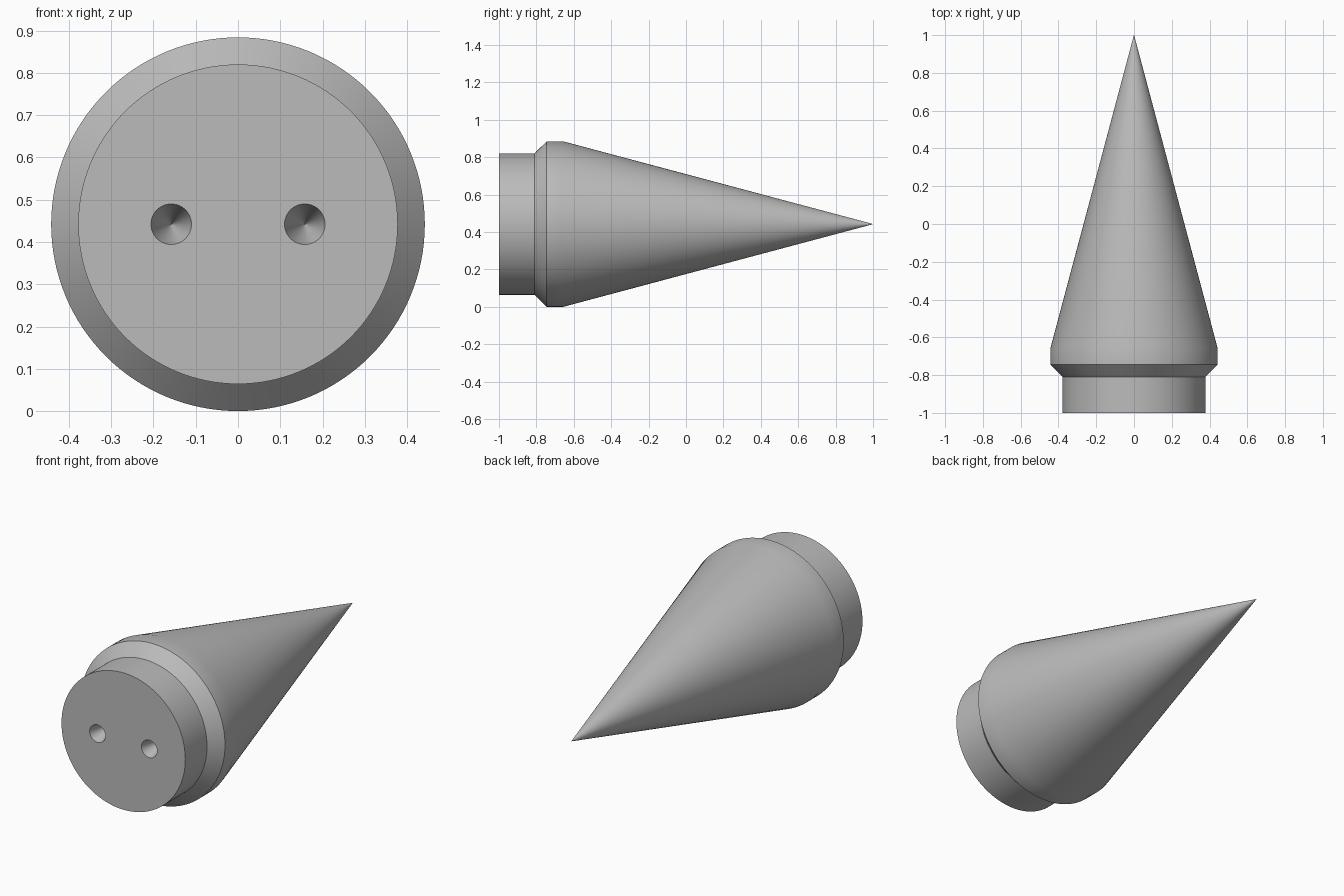
import bpy, bmesh, math
from mathutils import Matrix

cube = bpy.data.objects.get("Cube")
if cube:
    bpy.data.objects.remove(cube, do_unlink=True)

SEGMENTS = 128
AXIS_Z = 0.442

grey = bpy.data.materials.new("plain_grey")
grey.use_nodes = True
grey.diffuse_color = (0.5, 0.5, 0.5, 1)
grey.node_tree.nodes["Principled BSDF"].inputs["Base Color"].default_value = (0.5, 0.5, 0.5, 1)


def lathe(name, profile, x=0.0, segments=SEGMENTS):
    """Closed solid turned about an axis along y, from (radius, y) points."""
    bm = bmesh.new()
    rings = []
    for r, y in profile:
        ring = bmesh.ops.create_circle(
            bm, segments=segments, radius=r,
            matrix=Matrix.Translation((x, y, AXIS_Z)) @ Matrix.Rotation(math.pi / 2, 4, "X"))
        rings.append(ring["verts"])
    for a, b in zip(rings, rings[1:]):
        for i in range(segments):
            j = (i + 1) % segments
            bm.faces.new((a[i], a[j], b[j], b[i]))
    bm.faces.new(rings[0])
    bm.faces.new(rings[-1])
    bmesh.ops.recalc_face_normals(bm, faces=bm.faces)
    mesh = bpy.data.meshes.new(name)
    bm.to_mesh(mesh)
    bm.free()
    mesh.materials.append(grey)
    obj = bpy.data.objects.new(name, mesh)
    bpy.context.collection.objects.link(obj)
    return obj


# Turned body: plug, chamfered collar, short band and long pointed cone
body = lathe("spike_body", [
    (0.378, -1.0), (0.378, -0.81), (0.442, -0.745),
    (0.442, -0.655), (0.001, 0.998)])
bpy.context.view_layer.objects.active = body
body.select_set(True)

# Two tapered sockets sunk into the flat end
for side in (-1, 1):
    slope = 0.048 / 0.15
    cutter = lathe("socket_cutter", [
        (0.048 + 0.02 * slope, -1.02), (0.048, -1.0), (0.001, -0.85)],
        x=side * 0.158, segments=48)
    cutter.hide_render = True
    cut = body.modifiers.new("socket", "BOOLEAN")
    cut.operation = "DIFFERENCE"
    cut.solver = "EXACT"
    cut.object = cutter
    bpy.ops.object.modifier_apply(modifier=cut.name)
    bpy.data.objects.remove(cutter, do_unlink=True)

bpy.ops.object.shade_smooth_by_angle(angle=math.radians(30))
